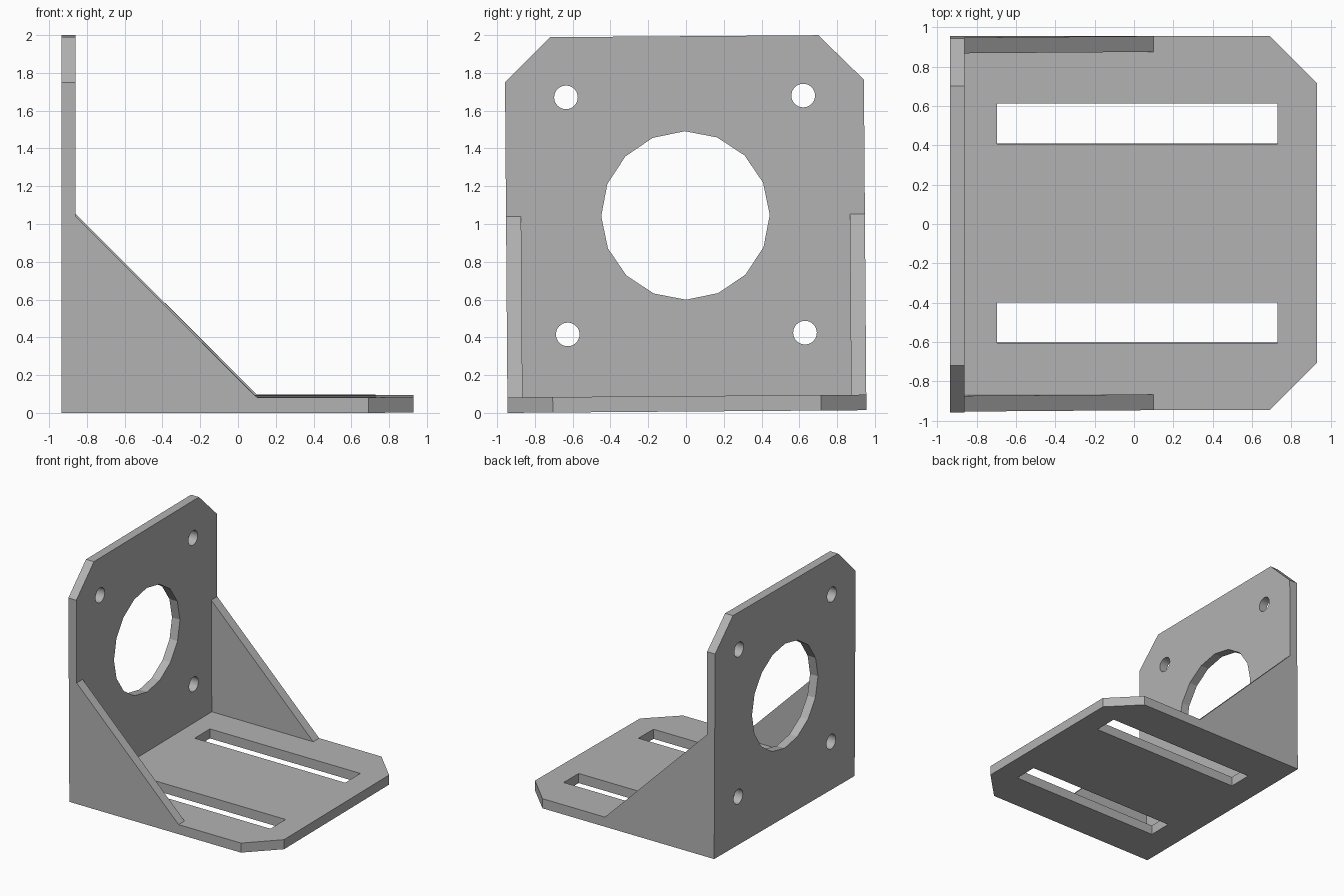
import bpy, math
from mathutils import Matrix, Vector

if "Cube" in bpy.data.objects:
    bpy.data.objects.remove(bpy.data.objects["Cube"])

grey = bpy.data.materials.new("light_grey")
grey.diffuse_color = (0.45, 0.45, 0.45, 1)
grey.use_nodes = True
grey.node_tree.nodes["Principled BSDF"].inputs["Base Color"].default_value = grey.diffuse_color

# the whole bracket leans very slightly about x
TILT = Matrix.Translation((0, 0.005, 0.0072)) @ Matrix.Rotation(0.0075, 4, 'X')
T = 0.082            # base and gusset thickness
HALF = 0.95          # half width
BACK, WALL, FRONT = -0.935, -0.86, 0.93


def circle(cx, cy, r, n):
    return [(cx + r * math.cos(2 * math.pi * i / n),
             cy + r * math.sin(2 * math.pi * i / n)) for i in range(n)]


def plate(name, loops, lo, hi, u, v, w):
    """Flat plate with holes: outline loops in u, v, thickness lo..hi along w."""
    cu = bpy.data.curves.new(name, 'CURVE')
    cu.dimensions, cu.fill_mode, cu.extrude = '2D', 'BOTH', abs(hi - lo) / 2
    for pts in loops:
        s = cu.splines.new('POLY')
        s.points.add(len(pts) - 1)
        for p, (a, b) in zip(s.points, pts):
            p.co = (a, b, 0, 1)
        s.use_cyclic_u = True
    tmp = bpy.data.objects.new(name + "_outline", cu)
    bpy.context.collection.objects.link(tmp)
    bpy.context.view_layer.update()
    dg = bpy.context.evaluated_depsgraph_get()
    me = bpy.data.meshes.new_from_object(tmp.evaluated_get(dg))
    bpy.data.objects.remove(tmp)
    axes = Matrix((u, v, w)).transposed().to_4x4()
    mid = Matrix.Translation(Vector(w) * (lo + hi) / 2)
    me.transform(TILT @ mid @ axes)
    me.materials.clear()
    me.materials.append(grey)
    for p in me.polygons:
        p.use_smooth = False
        p.material_index = 0
    ob = bpy.data.objects.new(name, me)
    bpy.context.collection.objects.link(ob)
    return ob


X, Y, Z = (1, 0, 0), (0, 1, 0), (0, 0, 1)

# upright plate: chamfered top corners, large bore, four bolt holes
outline = [(-HALF, 0), (HALF, 0), (HALF, 1.75), (0.71, 1.987),
           (-0.71, 1.987), (-HALF, 1.75)]
bolts = [circle(sy * 0.628, z, 0.0625, 32) for sy in (-1, 1) for z in (0.413, 1.668)]
plate("upright_plate", [outline, circle(0, 1.038, 0.446, 16)] + bolts,
      BACK, WALL, Y, Z, X)

# base plate: chamfered front corners, two long slots
outline = [(WALL, -HALF), (0.69, -HALF), (FRONT, -0.71), (FRONT, 0.71),
           (0.69, HALF), (WALL, HALF)]
slots = [[(-0.695, s * 0.403), (0.73, s * 0.403), (0.73, s * 0.608), (-0.695, s * 0.608)]
         for s in (-1, 1)]
plate("base_plate", [outline] + slots, 0, T, X, Y, Z)

# triangular side gussets
tri = [(WALL, T), (0.10, T), (WALL, 1.04)]
for side, name in ((-1, "front_gusset"), (1, "rear_gusset")):
    inner, outer = sorted((-side * HALF, -side * (HALF - 0.08)))
    plate(name, [tri], inner, outer, X, Z, (0, -1, 0))
